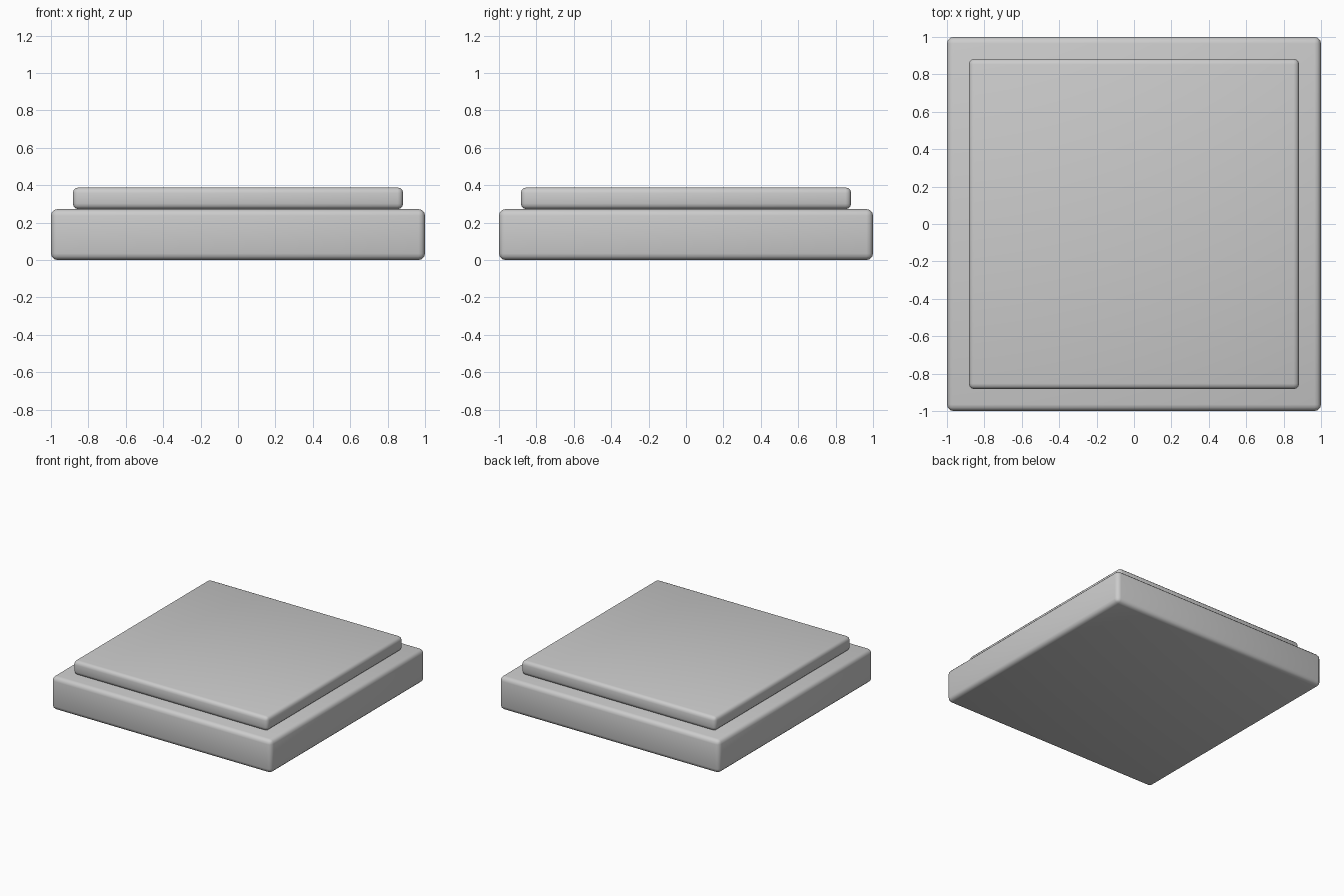
import bpy

if "Cube" in bpy.data.objects:
    bpy.data.objects.remove(bpy.data.objects["Cube"])


def rounded_slab(name, half_width, z_bottom, z_top, radius):
    """Square slab with softly rounded edges."""
    bpy.ops.mesh.primitive_cube_add(size=1, location=(0, 0, (z_bottom + z_top) / 2))
    slab = bpy.context.object
    slab.name = name
    slab.scale = (2 * half_width, 2 * half_width, z_top - z_bottom)
    bpy.ops.object.transform_apply(location=False, rotation=False, scale=True)
    bevel = slab.modifiers.new("rounded_edges", "BEVEL")
    bevel.width = radius
    bevel.segments = 3
    bpy.ops.object.shade_smooth()
    return slab


# Thick lower slab
rounded_slab("base_slab", 1.0, 0.0, 0.272, 0.035)

# Thinner, inset upper slab
rounded_slab("top_slab", 0.883, 0.272, 0.388, 0.03)
